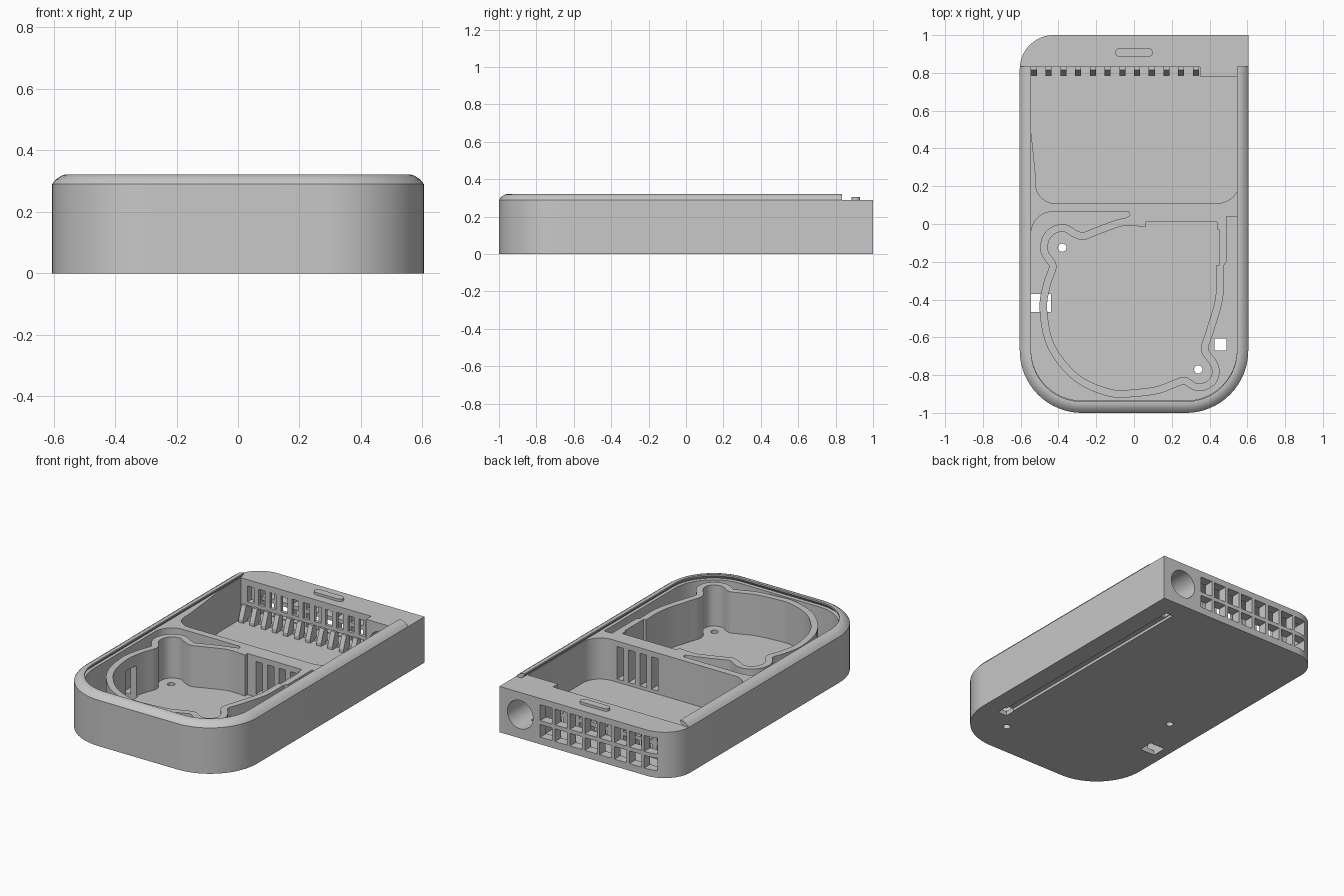
import bpy, bmesh, math
from mathutils import Vector

cube = bpy.data.objects.get("Cube")
if cube:
    bpy.data.objects.remove(cube, do_unlink=True)

grey = bpy.data.materials.new("plain_grey")
grey.use_nodes = True
COLOR = (0.58, 0.58, 0.58, 1)
grey.diffuse_color = COLOR
grey.node_tree.nodes["Principled BSDF"].inputs["Base Color"].default_value = COLOR

DECK, FLOOR, DEEP = 0.29, 0.03, -0.1


def loft(name, layers):
    """Closed solid through (outline, z) layers of equal point count."""
    bm = bmesh.new()
    rings = [[bm.verts.new((x, y, z)) for x, y in pts] for pts, z in layers]
    n = len(rings[0])
    for a, b in zip(rings, rings[1:]):
        for i in range(n):
            j = (i + 1) % n
            bm.faces.new((a[i], a[j], b[j], b[i]))
    bm.faces.new(rings[0][::-1])
    bm.faces.new(rings[-1])
    bmesh.ops.recalc_face_normals(bm, faces=bm.faces)
    me = bpy.data.meshes.new(name)
    bm.to_mesh(me)
    bm.free()
    me.materials.append(grey)
    ob = bpy.data.objects.new(name, me)
    bpy.context.collection.objects.link(ob)
    return ob


def prism(name, pts, z0, z1):
    return loft(name, [(pts, z0), (pts, z1)])


def box(name, x0, x1, y0, y1, z0, z1):
    return prism(name, [(x0, y0), (x1, y0), (x1, y1), (x0, y1)], z0, z1)


def arc(cx, cy, r, a0, a1, n=16):
    angles = [math.radians(a0 + (a1 - a0) * i / n) for i in range(n + 1)]
    return [(cx + r * math.cos(a), cy + r * math.sin(a)) for a in angles]


def smooth(pts, n=5):
    """Catmull-Rom curve through an open list of points."""
    p = [Vector(q) for q in [pts[0]] + pts + [pts[-1]]]
    out = []
    for a, b, c, d in zip(p, p[1:], p[2:], p[3:]):
        for i in range(n):
            t = i / n
            out.append(tuple(0.5 * (2 * b + (c - a) * t + (2 * a - 5 * b + 4 * c - d) * t * t
                                    + (3 * b - a - 3 * c + d) * t ** 3)))
    return out + [tuple(pts[-1])]


def offset(path, d):
    """Shift an open path to its right, dropping points that would fold over."""
    out = []
    for i, q in enumerate(path):
        t = Vector(path[min(i + 1, len(path) - 1)]) - Vector(path[max(i - 1, 0)])
        t.normalize()
        p = Vector((q[0] + t.y * d, q[1] - t.x * d))
        if min((p - Vector(o)).length for o in path) > 0.97 * d:
            out.append(tuple(p))
    return out


def shell(i):
    """Case outline moved inward by i: round front, one round and one square back corner."""
    x, y, r, b = 0.605 - i, 1 - i, 0.33 - i, 0.18 - i
    return (arc(r - x, r - y, r, 180, 270) + arc(x - r, r - y, r, 270, 360)
            + [(x, y)] + arc(b - x, y - b, b, 90, 180))


def select(ob):
    bpy.ops.object.select_all(action="DESELECT")
    ob.select_set(True)
    bpy.context.view_layer.objects.active = ob


def cut(cutter):
    cutter.hide_render = True
    m = case.modifiers.new("cut", "BOOLEAN")
    m.operation, m.solver, m.object = "DIFFERENCE", "EXACT", cutter
    select(case)
    bpy.ops.object.modifier_apply(modifier=m.name)
    bpy.data.objects.remove(cutter, do_unlink=True)


# Outer case with rounded top rim
case = loft("case", [(shell(0), 0), (shell(0), DECK), (shell(0.012), 0.305),
                     (shell(0.03), 0.317), (shell(0.045), 0.322)])

# Dovetail lid recess, open at the back
cut(loft("lid_recess", [(shell(0.04), DECK), (shell(0.06), 0.312), (shell(0.06), 0.4)]))
cut(box("back_step", -1, 1, 0.835, 1.2, DECK, 0.5))

# Rear compartment
rear = [(0.35, 0.78), (0.35, 0.83), (-0.56, 0.83), (-0.56, 0.62), (-0.535, 0.4), (-0.52, 0.25)]
rear += arc(-0.42, 0.21, 0.1, 180, 270, 10) + arc(0.44, 0.23, 0.12, 270, 360, 10) + [(0.56, 0.78)]
cut(prism("rear_compartment", rear, FLOOR, DECK + 0.002))

# Chamber with lobes around the two screw bosses
left_side = smooth([(0.06, -0.015), (-0.05, -0.01), (-0.12, -0.03), (-0.2, -0.06), (-0.27, -0.085),
                    (-0.32, -0.07), (-0.38, -0.04), (-0.44, -0.07), (-0.455, -0.14), (-0.41, -0.22),
                    (-0.44, -0.32), (-0.46, -0.45), (-0.42, -0.64), (-0.29, -0.8), (-0.12, -0.875),
                    (0, -0.875), (0.12, -0.86), (0.2, -0.83), (0.27, -0.81), (0.34, -0.845),
                    (0.4, -0.82), (0.41, -0.76), (0.355, -0.67), (0.38, -0.57), (0.42, -0.44),
                    (0.435, -0.35), (0.435, -0.22)])
right_side = [(0.45, -0.22), (0.45, -0.03), (0.44, -0.03), (0.44, 0.01), (0.06, 0.01)]
cut(prism("chamber", left_side + right_side, FLOOR, 0.4))

# Channel wrapping around the chamber wall
wall = [p for p in offset(left_side, 0.04) if p[0] < -0.05 or p[1] < -0.2]
r = 0.27
channel = ([(-0.03, 0.065)] + arc(-0.43, -0.05, 0.115, 90, 180, 10)
           + arc(r - 0.545, r - 0.935, r, 180, 270) + arc(0.545 - r, r - 0.935, r, 270, 360)
           + [(0.545, 0.04), (0.49, 0.04), (0.49, -0.2)] + wall[::-1] + [(-0.02, 0.045)])
cut(prism("channel", channel, FLOOR, DECK + 0.01))

# Vent slots through the divider
for i in range(4):
    x = 0.12 + 0.08 * i
    cut(box("divider_slot", x, x + 0.045, -0.02, 0.13, 0.05, 0.255))

# Grille: hollow back wall, outer openings in two rows, inner slots
cut(box("plenum", -0.49, 0.33, 0.85, 0.94, 0.04, 0.255))
for z0, z1 in ((0.045, 0.125), (0.15, 0.25)):
    for i in range(8):
        x = 0.32 - 0.104 * i
        cut(box("outer_opening", x - 0.084, x, 0.88, 1.1, z0, z1))
    for i in range(11):
        x = 0.31 - 0.078 * i
        cut(box("inner_slot", x - 0.045, x, 0.82, 0.87, z0, z1))

# Cable port, underside groove and floor openings
port = prism("cable_port", arc(0, 0, 0.09, 0, 345, 23), 0.77, 1.1)
port.rotation_euler.x = -math.pi / 2
port.location = (0.46, 0, 0.15)
bpy.context.view_layer.update()
cut(port)
cut(box("cable_groove", 0.43, 0.48, -0.66, 0.87, DEEP, 0.018))
cut(box("groove_end", 0.435, 0.475, 0.8, 0.87, DEEP, 0.12))
cut(box("cable_hole", 0.425, 0.49, -0.67, -0.605, DEEP, 0.1))
cut(box("side_window", -0.545, -0.44, -0.465, -0.37, DEEP, 0.22))
for x, y in ((-0.38, -0.125), (0.34, -0.77)):
    cut(prism("screw_hole", arc(x, y, 0.022, 0, 345, 23), DEEP, 0.1))

# Sloping ribs at the foot of the inner grille
for i in range(12):
    x = 0.344 - 0.078 * i
    w = 0.032
    foot = [(x - w, 0.785), (x, 0.785), (x, 0.835), (x - w, 0.835)]
    head = [(x - w, 0.815), (x, 0.815), (x, 0.835), (x - w, 0.835)]
    loft("grille_rib", [(foot, FLOOR - 0.005), (foot, 0.05), (head, 0.13)])

# Lid catch on the back deck
prism("lid_catch", arc(0.077, 0.908, 0.023, -90, 90, 10) + arc(-0.077, 0.908, 0.023, 90, 270, 10),
      DECK - 0.01, 0.306)

select(case)
bpy.ops.object.shade_smooth_by_angle(angle=math.radians(25))
